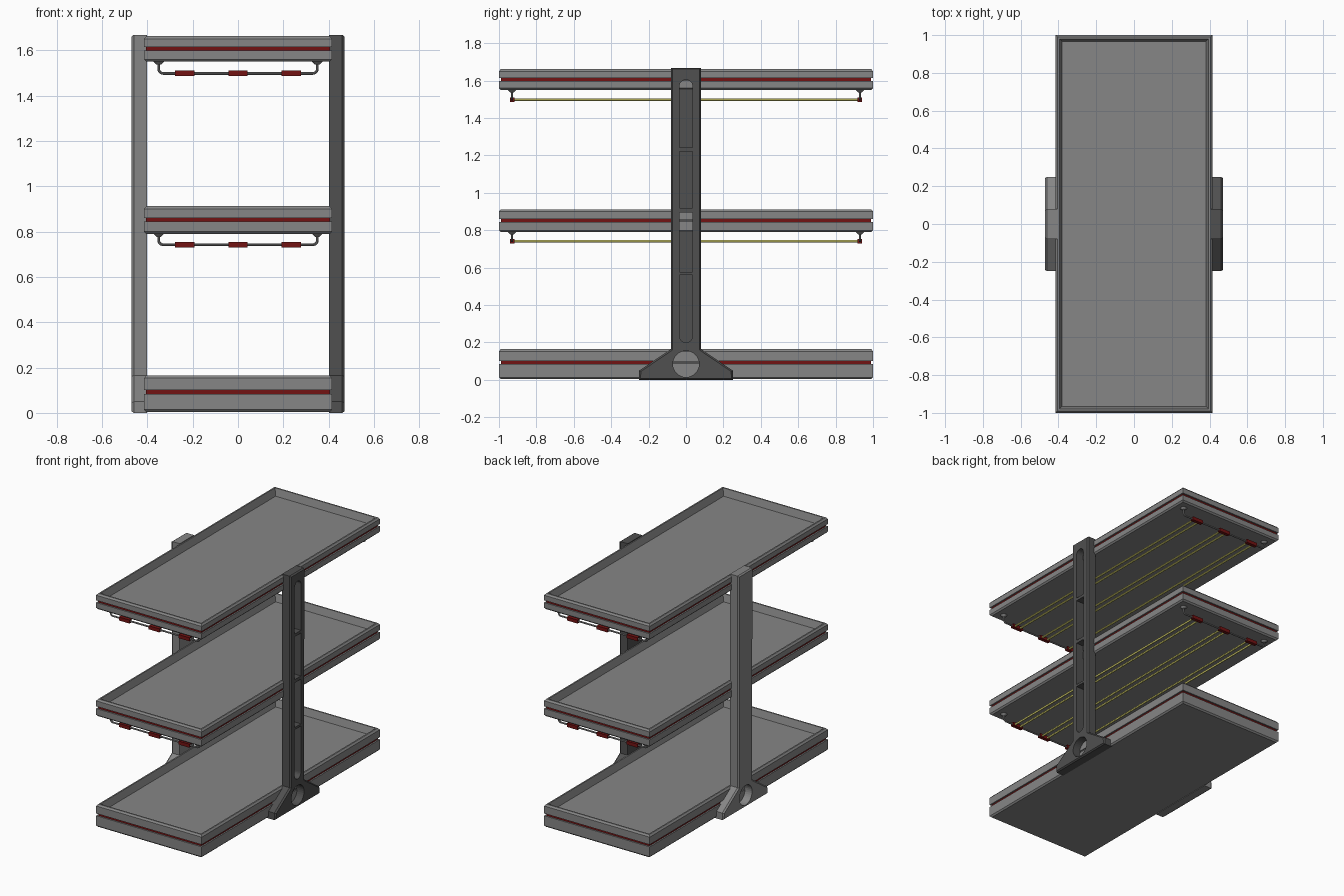
import bpy, bmesh
from math import sin, cos, pi
from mathutils import Matrix

cube = bpy.data.objects.get("Cube")
if cube:
    bpy.data.objects.remove(cube, do_unlink=True)


def material(name, rgb):
    m = bpy.data.materials.new(name)
    m.use_nodes = True
    m.diffuse_color = (*rgb, 1)
    m.node_tree.nodes["Principled BSDF"].inputs["Base Color"].default_value = (*rgb, 1)
    return m


GREY = material("grey", (0.24, 0.24, 0.24))
DARK = material("dark_grey", (0.08, 0.08, 0.08))
RED = material("dark_red", (0.17, 0.006, 0.006))
YELLOW = material("lamp_yellow", (0.70, 0.66, 0.16))


def finish(name, bm, *mats):
    bmesh.ops.recalc_face_normals(bm, faces=bm.faces)
    me = bpy.data.meshes.new(name)
    bm.to_mesh(me)
    bm.free()
    for m in mats:
        me.materials.append(m)
    ob = bpy.data.objects.new(name, me)
    bpy.context.collection.objects.link(ob)
    return ob


def activate(ob):
    bpy.ops.object.select_all(action="DESELECT")
    ob.select_set(True)
    bpy.context.view_layer.objects.active = ob


def smooth(ob):
    activate(ob)
    bpy.ops.object.shade_smooth_by_angle()


# Trays: rectangular rings stacked into a grooved, chamfered, hollow-topped slab
def tray(name, bottom, groove, top):
    hx, hy, gap, depth = 0.415, 1.0, 0.016, 0.05
    levels = [(0.01, bottom), (0, bottom + 0.01), (0, groove), (0.01, groove),
              (0.01, groove + gap), (0, groove + gap), (0, top - 0.012), (0.01, top),
              (0.02, top), (0.035, top - depth)]
    bm = bmesh.new()
    rings = [[bm.verts.new((sx * (hx - d), sy * (hy - d), z))
              for sx, sy in ((-1, -1), (1, -1), (1, 1), (-1, 1))] for d, z in levels]
    bm.faces.new(rings[0])
    bm.faces.new(rings[-1])
    for k, (a, b) in enumerate(zip(rings, rings[1:])):
        for i in range(4):
            j = (i + 1) % 4
            f = bm.faces.new((a[i], a[j], b[j], b[i]))
            f.material_index = int(k == 3)
    finish(name, bm, GREY, RED)


tray("bottom_tray", 0.004, 0.084, 0.165)
tray("middle_tray", 0.79, 0.845, 0.912)
tray("top_tray", 1.55, 1.598, 1.662)


# Uprights: side outline extruded outward, with pockets cut into the outer face
def add_prism(bm, pts, x0, x1):
    face = bm.faces.new([bm.verts.new((x0, y, z)) for y, z in pts])
    res = bmesh.ops.extrude_face_region(bm, geom=[face], use_keep_orig=True)
    verts = [g for g in res["geom"] if isinstance(g, bmesh.types.BMVert)]
    bmesh.ops.translate(bm, verts=verts, vec=(x1 - x0, 0, 0))
    return [g for g in res["geom"] if isinstance(g, bmesh.types.BMFace)][0]


def arc(cz, r, start, end, n):
    return [(r * cos(start + (end - start) * i / n), cz + r * sin(start + (end - start) * i / n))
            for i in range(n + 1)]


def slot(z0, z1, round_bottom=False, round_top=False, r=0.035):
    low = arc(z0 + r, r, pi, 2 * pi, 12) if round_bottom else [(-r, z0), (r, z0)]
    high = arc(z1 - r, r, 0, pi, 12) if round_top else [(r, z1), (-r, z1)]
    return low + high


HALF_OUTLINE = [(0.25, 0), (0.25, 0.05), (0.08, 0.165), (0.08, 1.668)]
OUTLINE = HALF_OUTLINE + [(-y, z) for y, z in reversed(HALF_OUTLINE)]
POCKETS = [slot(0.20, 0.562, round_bottom=True), slot(0.578, 0.895), slot(0.918, 1.222),
           slot(1.242, 1.605, round_top=True), arc(0.085, 0.07, 0, 2 * pi, 32)[:-1]]


def upright(name, side, mat):
    flip = Matrix.Diagonal((side, 1, 1, 1))
    bm = bmesh.new()
    outer = add_prism(bm, OUTLINE, 0.402, 0.46)
    bmesh.ops.recalc_face_normals(bm, faces=bm.faces)
    bmesh.ops.inset_region(bm, faces=[outer], thickness=0.01, depth=0.0)
    for v in outer.verts:
        v.co.x = 0.47
    bm.transform(flip)
    body = finish(name, bm, mat)

    bm = bmesh.new()
    for pts in POCKETS:
        add_prism(bm, pts, 0.41, 0.5)
    bm.transform(flip)
    cutter = finish(name + "_cutter", bm, mat)
    cutter.hide_render = True

    mod = body.modifiers.new("pockets", "BOOLEAN")
    mod.operation, mod.solver, mod.object = "DIFFERENCE", "EXACT", cutter
    activate(body)
    bpy.ops.object.modifier_apply(modifier=mod.name)
    bpy.data.objects.remove(cutter, do_unlink=True)


upright("left_upright", 1, DARK)
upright("right_upright", -1, GREY)


# Lamps: hanging rails, sockets and paired tubes under the two upper trays
def rail(name, y, z, top):
    r, hx = 0.02, 0.35
    half = [(hx, top)] + [(hx - r + r * cos(a), z + r - r * sin(a))
                          for a in (i * pi / 12 for i in range(7))]
    path = half + [(-x, h) for x, h in reversed(half)]
    cu = bpy.data.curves.new(name, "CURVE")
    cu.dimensions = "3D"
    cu.bevel_depth, cu.bevel_resolution = 0.006, 2
    sp = cu.splines.new("POLY")
    sp.points.add(len(path) - 1)
    for p, (x, h) in zip(sp.points, path):
        p.co = (x, y, h, 1)
    cu.materials.append(GREY)
    ob = bpy.data.objects.new(name, cu)
    bpy.context.collection.objects.link(ob)
    activate(ob)
    bpy.ops.object.convert(target="MESH")
    smooth(bpy.context.view_layer.objects.active)

    bm = bmesh.new()
    for x in (-hx, hx):
        bmesh.ops.create_cone(bm, cap_ends=True, segments=20, radius1=0.01, radius2=0.024,
                              depth=0.014, matrix=Matrix.Translation((x, y, top - 0.006)))
    smooth(finish(name + "_flanges", bm, GREY))


def lamps(level, z, top):
    spots = (-0.235, 0, 0.235)
    sockets, tubes = bmesh.new(), bmesh.new()
    for y, end in ((-0.93, "front"), (0.93, "back")):
        rail(f"{level}_{end}_rail", y, z, top)
        for x in spots:
            bmesh.ops.create_cube(sockets, size=1, matrix=Matrix.Translation((x, y, z))
                                  @ Matrix.Diagonal((0.084, 0.024, 0.025, 1)))
    for x in spots:
        for dx in (-0.022, 0.022):
            bmesh.ops.create_cone(tubes, cap_ends=True, segments=12, radius1=0.007,
                                  radius2=0.007, depth=1.85,
                                  matrix=Matrix.Translation((x + dx, 0, z))
                                  @ Matrix.Rotation(pi / 2, 4, "X"))
    finish(f"{level}_lamp_sockets", sockets, RED)
    smooth(finish(f"{level}_lamp_tubes", tubes, YELLOW))


lamps("middle", 0.742, 0.79)
lamps("top", 1.498, 1.55)
